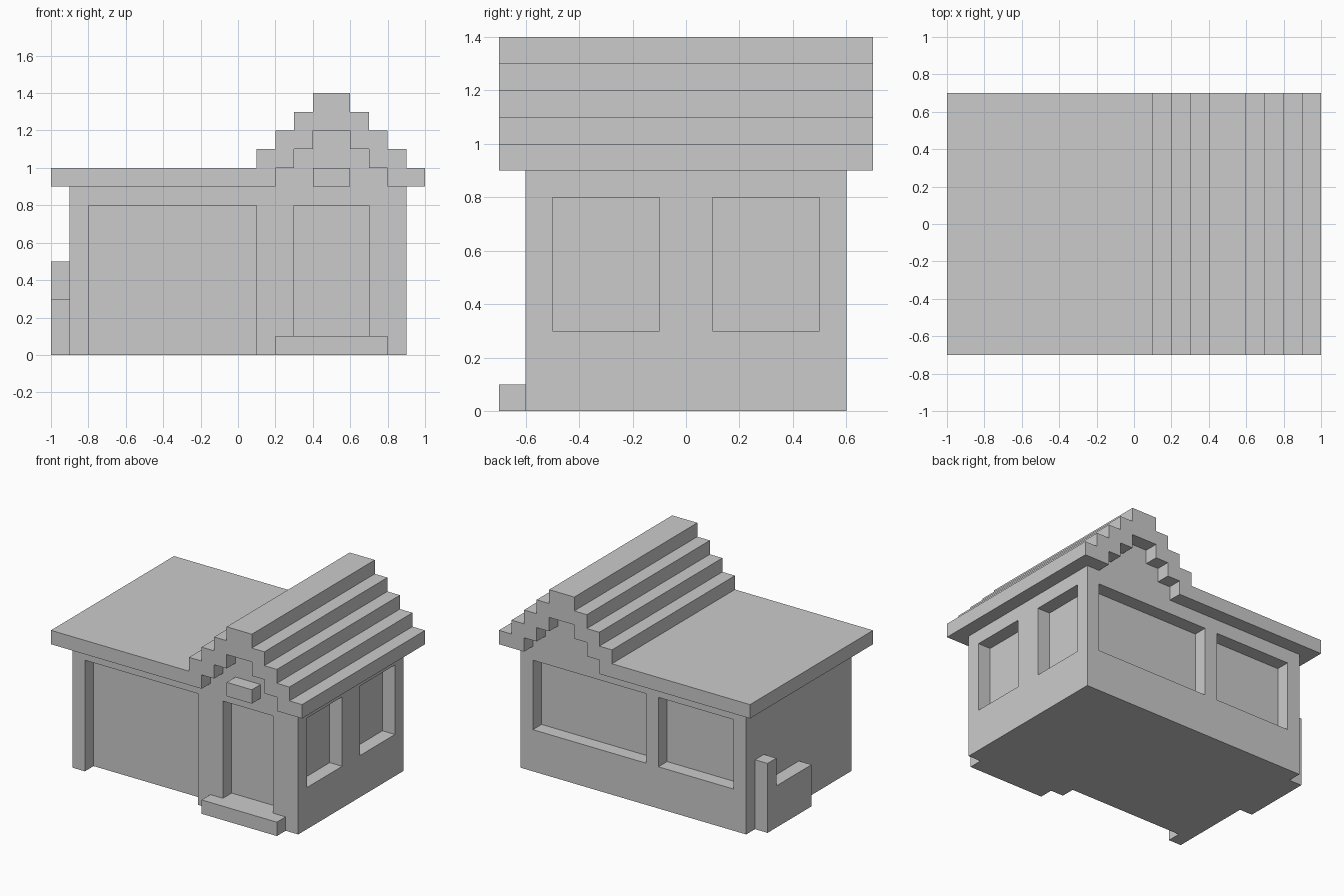
import bpy, bmesh

if "Cube" in bpy.data.objects:
    bpy.data.objects.remove(bpy.data.objects["Cube"])


def extrude_profile(name, points, y0, y1):
    """Extrude an (x, z) outline from y0 to y1."""
    bm = bmesh.new()
    face = bm.faces.new([bm.verts.new((x, y0, z)) for x, z in points])
    ext = bmesh.ops.extrude_face_region(bm, geom=[face])
    verts = [g for g in ext["geom"] if isinstance(g, bmesh.types.BMVert)]
    bmesh.ops.translate(bm, verts=verts, vec=(0, y1 - y0, 0))
    bmesh.ops.recalc_face_normals(bm, faces=bm.faces)
    mesh = bpy.data.meshes.new(name)
    bm.to_mesh(mesh)
    bm.free()
    obj = bpy.data.objects.new(name, mesh)
    bpy.context.collection.objects.link(obj)
    return obj


def box(name, x0, x1, y0, y1, z0, z1):
    return extrude_profile(name, [(x0, z0), (x0, z1), (x1, z1), (x1, z0)], y0, y1)


def gable_steps(half, z, n):
    """Stepped gable outline, mirrored about x = 0.5."""
    left = []
    for i in range(n):
        x = 0.5 - half + 0.1 * i
        left += [(x, z + 0.1 * i), (x, z + 0.1 * (i + 1))]
    return left + [(1 - x, z) for x, z in reversed(left)]


def cut(target, *bounds):
    cutter = box("cutter", *bounds)
    mod = target.modifiers.new("recess", "BOOLEAN")
    mod.operation = "DIFFERENCE"
    mod.solver = "EXACT"
    mod.object = cutter
    bpy.context.view_layer.objects.active = target
    bpy.ops.object.modifier_apply(modifier=mod.name)
    bpy.data.objects.remove(cutter)


# House walls with stepped gable ends
inner = gable_steps(0.3, 0.9, 3)
walls = extrude_profile(
    "house_walls", [(-0.9, 0), (-0.9, 0.9)] + inner + [(0.9, 0.9), (0.9, 0)], -0.6, 0.6)

# Recesses: garage door, front door, back windows, right side windows
D = 0.099
cut(walls, -0.8, 0.1, -0.8, -0.6 + D, -0.2, 0.8)
cut(walls, 0.3, 0.7, -0.8, -0.6 + D, 0.1, 0.8)
for x0, x1 in ((-0.1, 0.8), (-0.8, -0.2)):
    cut(walls, x0, x1, 0.6 - D, 0.8, 0.3, 0.8)
for y0 in (-0.5, 0.1):
    cut(walls, 0.9 - D, 1.1, y0, y0 + 0.4, 0.3, 0.8)

# Roof: flat slab running into the stepped ridge
outer = gable_steps(0.4, 1.0, 4)
extrude_profile(
    "roof", [(-1, 0.9), (-1, 1)] + outer + [(1, 1), (1, 0.9)] + inner[::-1], -0.7, 0.7)

# Doorstep and lamp above the door
box("doorstep", 0.2, 0.8, -0.7, -0.6, 0, 0.1)
box("porch_lamp", 0.4, 0.6, -0.7, -0.6, 0.9, 1.0)

# Low box with a taller post on the left wall
extra = extrude_profile("side_box", [(-1, 0), (-1, 0.3), (-0.9, 0.3), (-0.9, 0)], 0, 0.4)
box("side_post", -1, -0.9, 0.4, 0.5, 0, 0.5)
